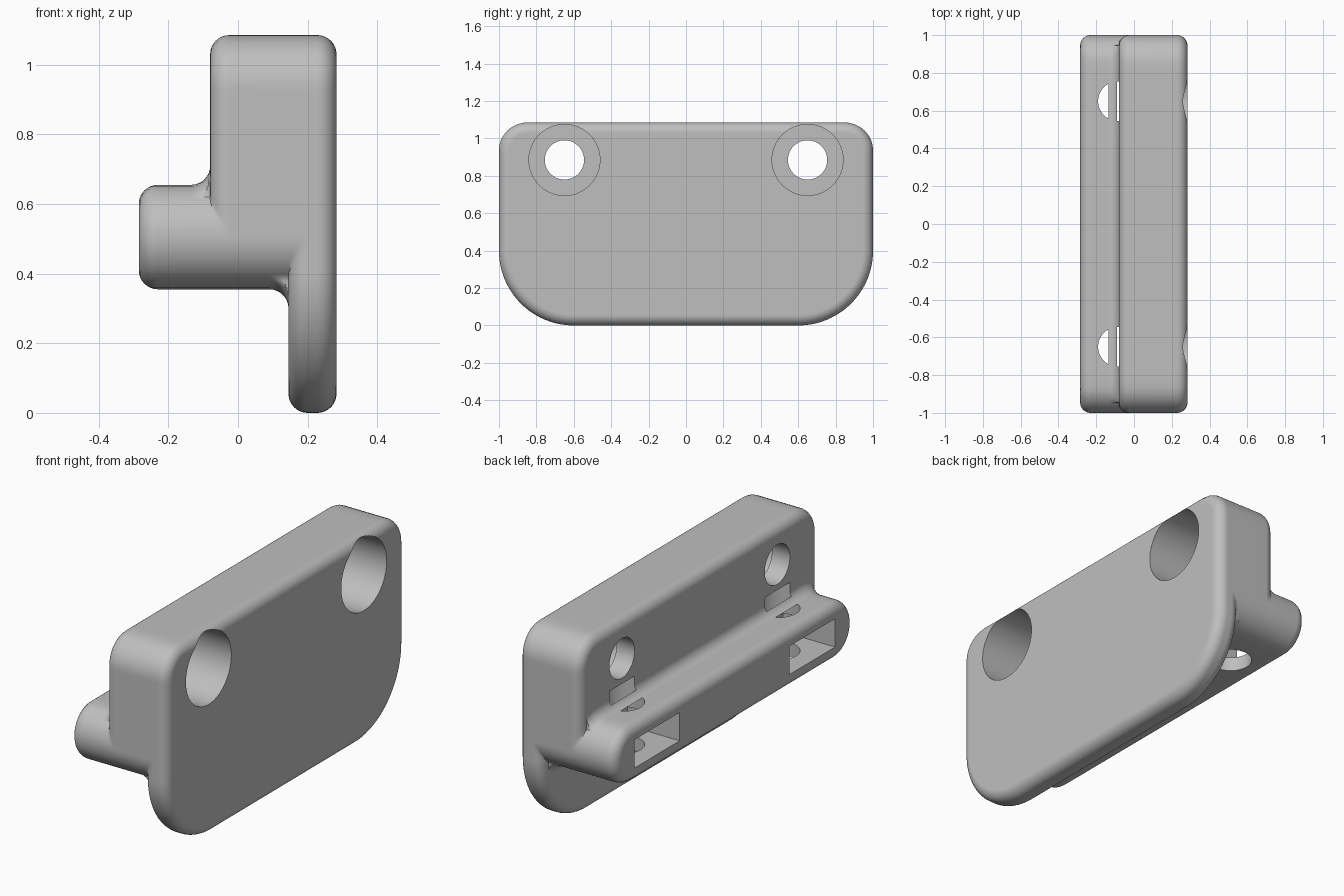
import bpy, math
from mathutils import Vector

if "Cube" in bpy.data.objects:
    bpy.data.objects.remove(bpy.data.objects["Cube"])

grey = bpy.data.materials.new("plain grey")
grey.use_nodes = True
grey.diffuse_color = (0.52, 0.52, 0.52, 1)
grey.node_tree.nodes["Principled BSDF"].inputs["Base Color"].default_value = grey.diffuse_color

MID, TOP, R = 0.505, 1.085, 0.055
SCREW_Y, SCREW_Z, HOLE_R = 0.65, 0.885, 0.105
X_RAIL, X_BLOCK, X_PLATE, X_FACE = -0.285, -0.08, 0.145, 0.283
ARC = [math.pi / 2 * i / 8 for i in range(9)]


def outline(z0, z1, r_bottom, r_top):
    """Signed distance to a rounded rectangle spanning y = -1..1."""
    def dist(y, z):
        c, h = (z0 + z1) / 2, (z1 - z0) / 2
        r = r_top if z > c else r_bottom
        qy, qz = abs(y) - 1 + r, abs(z - c) - h + r
        return min(max(qy, qz), 0) + math.hypot(max(qy, 0), max(qz, 0)) - r
    return dist


def grow(f, d):
    return lambda y, z: f(y, z) - d


def union(f, g):
    return lambda y, z: min(f(y, z), g(y, z))


def clip(f, g):
    return lambda y, z: max(f(y, z), g(y, z))


plate = outline(0, TOP, 0.4, 0.15)
block = outline(0.355, TOP, 0.149, 0.15)
rail = outline(0.355, 0.655, 0.149, 0.149)


def trace(f, direction):
    """Find where a ray from the middle leaves the outline."""
    lo, hi = 0.0, 1.6
    for _ in range(22):
        m = (lo + hi) / 2
        lo, hi = (m, hi) if f(direction.x * m, MID + direction.y * m) < 0 else (lo, m)
    return direction.x * lo, MID + direction.y * lo


# Cross-sections stacked along x: rounded rims and filleted steps
sections = []


def rim(x, f, keep=None):
    for a in ARC:
        g = grow(f, -R * (1 - math.sin(a)))
        sections.append((x + R * (1 - math.cos(a)), union(g, keep) if keep else g))


def fillet(x, f, limit):
    for a in ARC:
        sections.append((x - R * (1 - math.sin(a)), clip(grow(f, R * (1 - math.cos(a))), limit)))


rim(X_RAIL, rail)
fillet(X_BLOCK, rail, union(grow(block, -R), rail))
rim(X_BLOCK, block, rail)
fillet(X_PLATE, block, union(grow(plate, -R), block))
rim(X_PLATE, plate, block)
for a in reversed(ARC):
    sections.append((X_FACE - R * (1 - math.cos(a)), grow(plate, -R * (1 - math.sin(a)))))

# Ray directions: even steps along the sides, denser around the ends
rays = []
N = 256
for i in range(N):
    t = 2 * math.pi * i / N
    c, s = math.cos(t), math.sin(t)
    k = 1 / (abs(c) ** 4 + abs(s) ** 4) ** 0.25
    rays.append(Vector((c * k, 0.4 * s * k)).normalized())

verts, faces = [], []
for x, f in sections:
    verts += [(x, *trace(f, d)) for d in rays]
for k in range(len(sections) - 1):
    for i in range(N):
        j = (i + 1) % N
        faces.append((k * N + i, k * N + j, k * N + N + j, k * N + N + i))
last = (len(sections) - 1) * N
faces += [tuple(reversed(range(N))), tuple(range(last, last + N))]

mesh = bpy.data.meshes.new("mounting_bracket")
mesh.from_pydata(verts, [], faces)
mesh.materials.append(grey)
body = bpy.data.objects.new("mounting_bracket", mesh)
bpy.context.collection.objects.link(body)


def cut(tool):
    """Subtract the active primitive from the body and remove it."""
    tool.data.materials.append(grey)
    tool.hide_render = True
    bpy.context.view_layer.objects.active = body
    mod = body.modifiers.new("cut", 'BOOLEAN')
    mod.operation, mod.solver, mod.object = 'DIFFERENCE', 'EXACT', tool
    bpy.ops.object.modifier_apply(modifier=mod.name)
    bpy.data.objects.remove(tool)


def cylinder(r, start, end):
    a, b = Vector(start), Vector(end)
    bpy.ops.mesh.primitive_cylinder_add(
        vertices=64, radius=r, depth=(b - a).length, location=(a + b) / 2,
        rotation=(b - a).to_track_quat('Z', 'Y').to_euler())
    return bpy.context.object


def box(lo, hi):
    a, b = Vector(lo), Vector(hi)
    bpy.ops.mesh.primitive_cube_add(size=1, location=(a + b) / 2, scale=b - a)
    return bpy.context.object


# Weld the stacked rings where sections coincide
bpy.context.view_layer.objects.active = body
weld = body.modifiers.new("weld", 'WELD')
weld.merge_threshold = 0.00005
bpy.ops.object.modifier_apply(modifier=weld.name)

for side in (-1, 1):
    y = side * SCREW_Y
    # Screw hole with counterbore
    cut(cylinder(HOLE_R, (-0.2, y, SCREW_Z), (0.2, y, SCREW_Z)))
    cut(cylinder(0.19, (0.025, y, SCREW_Z), (0.4, y, SCREW_Z)))
    # Upright hole through the rail, and its clearance through the fillet
    cut(cylinder(HOLE_R, (-0.085, y, 0.2), (-0.085, y, 0.655)))
    clearance = cylinder(HOLE_R, (-0.085, y, 0.6), (-0.085, y, 0.75))
    for v in clearance.data.vertices:
        v.co.x = min(v.co.x, X_BLOCK + 0.085)
    cut(clearance)
    # Pocket in the rail face
    cut(box((-0.4, y - 0.19, 0.43), (0.02, y + 0.19, 0.58)))

bpy.ops.object.select_all(action='DESELECT')
body.select_set(True)
bpy.context.view_layer.objects.active = body
bpy.ops.object.shade_smooth_by_angle(angle=math.radians(35))
normals = body.modifiers.new("weighted_normals", 'WEIGHTED_NORMAL')
normals.keep_sharp = True
